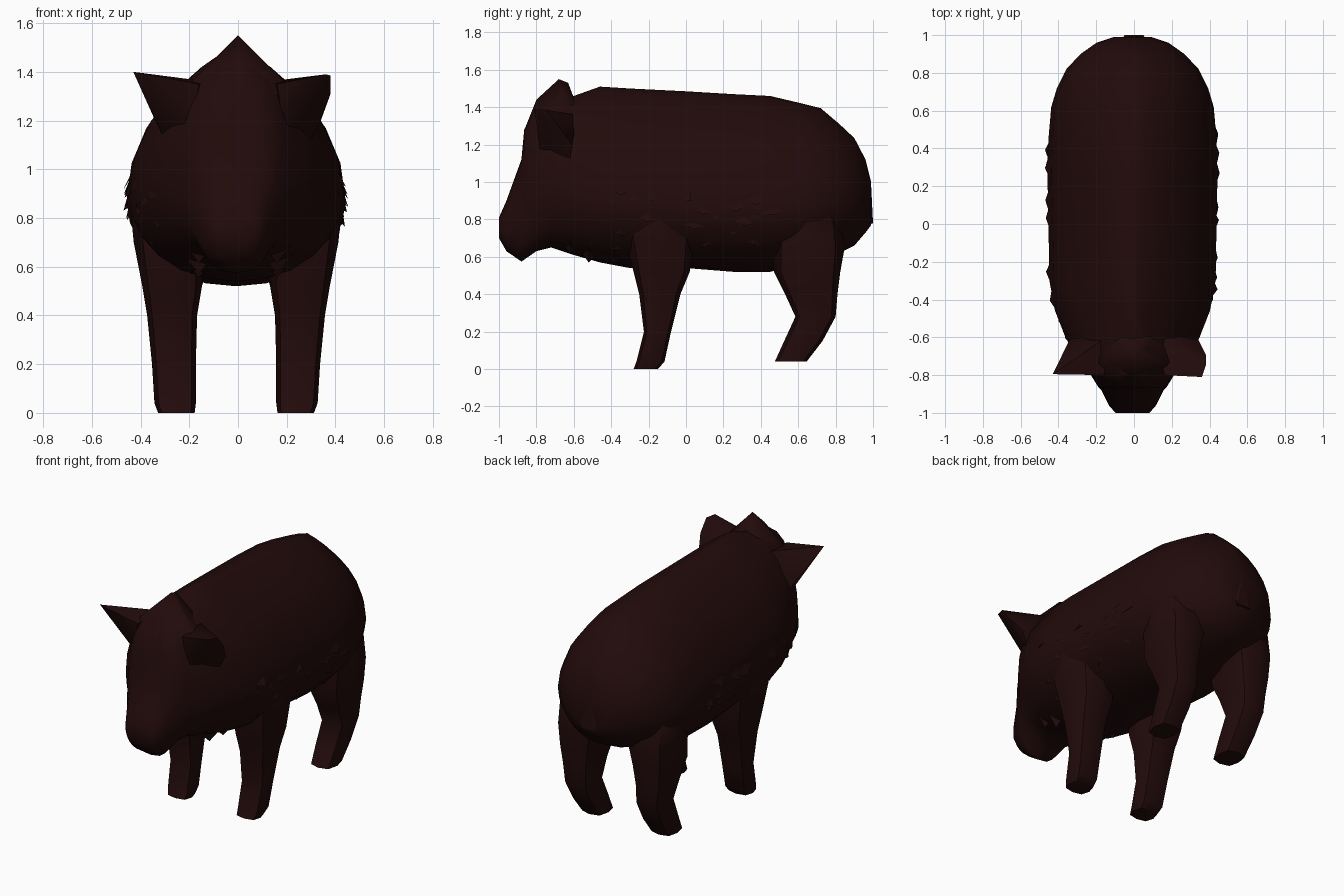
import bpy, bmesh, math, random

if "Cube" in bpy.data.objects:
    bpy.data.objects.remove(bpy.data.objects["Cube"])

random.seed(4)
brown = bpy.data.materials.new("dark brown hide")
brown.diffuse_color = (0.016, 0.0032, 0.0032, 1)
brown.use_nodes = True
brown.node_tree.nodes["Principled BSDF"].inputs["Base Color"].default_value = brown.diffuse_color
SHIFT = -0.008   # the body sits slightly to the left


def finish(bm, name, angle=40):
    bmesh.ops.recalc_face_normals(bm, faces=bm.faces)
    me = bpy.data.meshes.new(name)
    bm.to_mesh(me)
    bm.free()
    ob = bpy.data.objects.new(name, me)
    bpy.context.collection.objects.link(ob)
    me.materials.append(brown)
    bpy.ops.object.select_all(action='DESELECT')
    ob.select_set(True)
    bpy.context.view_layer.objects.active = ob
    bpy.ops.object.shade_smooth_by_angle(angle=math.radians(angle))
    return ob


def loft(rings, name):
    bm = bmesh.new()
    vs = [[bm.verts.new((p[0] + SHIFT, p[1], p[2])) for p in r] for r in rings]
    n = len(vs[0])
    for a, b in zip(vs, vs[1:]):
        for i in range(n):
            j = (i + 1) % n
            bm.faces.new((a[i], a[j], b[j], b[i]))
    bm.faces.new(vs[0])
    bm.faces.new(vs[-1])
    return finish(bm, name, 50)


def hull(groups, name, angle=60):
    bm = bmesh.new()
    for pts in groups:
        vs = [bm.verts.new(p) for p in pts]
        res = bmesh.ops.convex_hull(bm, input=vs)
        loose = [g for g in set(res["geom_interior"]) if isinstance(g, bmesh.types.BMVert)]
        bmesh.ops.delete(bm, geom=loose, context='VERTS')
    return finish(bm, name, angle)


def sgn_pow(v, e):
    return math.copysign(abs(v) ** e, v)


# Body and head: sections of (y, bottom, widest height, top, half width)
SECTIONS = [
    (-1.00, 0.70, 0.75, 0.81, 0.09), (-0.96, 0.63, 0.76, 0.90, 0.125),
    (-0.88, 0.575, 0.85, 1.12, 0.165), (-0.865, 0.585, 0.88, 1.28, 0.18),
    (-0.80, 0.63, 0.95, 1.42, 0.22), (-0.72, 0.65, 0.97, 1.44, 0.29),
    (-0.60, 0.61, 0.95, 1.46, 0.355), (-0.46, 0.57, 0.92, 1.51, 0.41),
    (-0.30, 0.54, 0.90, 1.50, 0.44), (0.00, 0.54, 0.88, 1.485, 0.445),
    (0.25, 0.52, 0.87, 1.47, 0.45), (0.45, 0.52, 0.87, 1.46, 0.445),
    (0.62, 0.56, 0.87, 1.42, 0.43), (0.72, 0.59, 0.88, 1.395, 0.40),
    (0.82, 0.62, 0.90, 1.31, 0.35), (0.90, 0.66, 0.92, 1.235, 0.275),
    (0.96, 0.73, 0.92, 1.12, 0.19), (0.99, 0.77, 0.88, 1.00, 0.10),
]
N = 24


def section(y, lo, mid, hi, w):
    # boxy at the head, peaked toward the spine behind it
    t = min(1, max(0, (y + 0.8) / 0.34))
    up, down = 0.75 + 0.95 * t, 0.7 + 0.25 * t
    up -= 0.3 * min(1, max(0, (y + 0.46) / 0.7))
    ring = []
    for i in range(N):
        a = 2 * math.pi * i / N
        c, s = math.cos(a), math.sin(a)
        if s >= 0:
            ring.append((w * sgn_pow(c, up), y, mid + (hi - mid) * s))
        else:
            ring.append((w * sgn_pow(c, down), y, mid + (mid - lo) * s))
    return ring


loft([section(*s) for s in SECTIONS], "body")

# Legs: rings of (z, y back, y front, x inner, x outer)
FRONT = [(0.0, -0.28, -0.15, 0.17, 0.32), (0.04, -0.265, -0.115, 0.165, 0.335),
         (0.2, -0.225, -0.08, 0.165, 0.345), (0.4, -0.25, -0.03, 0.16, 0.365),
         (0.52, -0.28, 0.02, 0.14, 0.385), (0.7, -0.33, 0.05, 0.13, 0.42),
         (0.85, -0.31, 0.03, 0.13, 0.435), (1.0, -0.25, -0.05, 0.15, 0.39)]
REAR = [(0.04, 0.475, 0.645, 0.17, 0.325), (0.15, 0.525, 0.73, 0.165, 0.335),
        (0.28, 0.585, 0.80, 0.165, 0.345), (0.4, 0.53, 0.81, 0.16, 0.36),
        (0.52, 0.47, 0.825, 0.14, 0.38), (0.66, 0.46, 0.85, 0.10, 0.40),
        (0.82, 0.46, 0.82, 0.08, 0.405), (1.0, 0.50, 0.70, 0.1, 0.36)]


def leg(rows, side, name):
    rings = []
    for z, y0, y1, x0, x1 in rows:
        cx, cy, rx, ry = (x0 + x1) / 2, (y0 + y1) / 2, (x1 - x0) / 2, (y1 - y0) / 2
        e = 0.65 if z < 0.6 else 0.85
        rings.append([(side * (cx + rx * sgn_pow(math.cos(a), e)),
                       cy + ry * sgn_pow(math.sin(a), e), z)
                      for a in (2 * math.pi * i / 8 for i in range(8))])
    loft(rings, name)


for side, label in ((1, "right"), (-1, "left")):
    leg(FRONT, side, "front_leg_" + label)
    leg(REAR, side, "rear_leg_" + label)

# Ears: the left one is pointed, the right one blunt
ear_root = [(0.16, -0.80, 1.35), (0.19, -0.66, 1.34), (0.34, -0.61, 1.20),
            (0.19, -0.78, 1.16), (0.30, -0.62, 1.12), (0.12, -0.58, 1.36)]
hull([[(-x, y, z) for x, y, z in ear_root] + [(-0.43, -0.795, 1.40)]], "ear_left")
hull([ear_root + [(0.36, -0.81, 1.39), (0.38, -0.75, 1.385), (0.38, -0.69, 1.31)]],
     "ear_right")

# Crest between the ears
crest = [(0, -0.68, 1.55), (0, -0.63, 1.53), (0, -0.60, 1.45), (0, -0.80, 1.44),
         (0, -0.86, 1.29)]
for x, y, z in ((0.06, -0.66, 1.48), (0.11, -0.70, 1.43), (0.21, -0.74, 1.34),
                (0.12, -0.58, 1.38), (0.12, -0.83, 1.28)):
    crest += [(x, y, z), (-x, y, z)]
hull([crest], "crest")


# Ragged fur tufts along the flanks, following the body surface
def half_width(y, z):
    for a, b in zip(SECTIONS, SECTIONS[1:]):
        if a[0] <= y <= b[0]:
            t = (y - a[0]) / (b[0] - a[0])
            lo, mid, hi, w = (p + (q - p) * t for p, q in zip(a[1:], b[1:]))
            k = (z - mid) / ((hi - mid) if z > mid else (mid - lo))
            return w * math.sqrt(max(0.02, 1 - k * k)) ** (1.4 if z > mid else 1)
    return 0.1


tufts = []
for side in (1, -1):
    for i in range(40):
        y, z = random.uniform(-0.62, 0.5), random.uniform(0.64, 0.96)
        size = random.uniform(0.07, 0.13)

        def on_flank(dy, dz, out):
            return (side * (half_width(y + dy, z + dz) + out) + SHIFT, y + dy, z + dz)

        tufts.append([on_flank(-size, size * random.uniform(-0.3, 0.4), -0.02),
                      on_flank(size, size * random.uniform(-0.3, 0.4), -0.02),
                      on_flank(size * 0.2, size * 0.8, -0.02),
                      on_flank(random.uniform(-0.03, 0.03), -size * 0.4,
                               random.uniform(0.0, 0.02))])
hull(tufts, "flank_fur", 25)

# Chin and rump tufts
small = []
for side in (1, -1):
    for y, z in ((-0.52, 0.57), (-0.62, 0.615), (-0.38, 0.555)):
        small.append([(side * 0.10, y - 0.06, z + 0.08), (side * 0.24, y, z + 0.1),
                      (side * 0.14, y + 0.07, z + 0.07), (side * 0.16, y, z)])
small.append([(-0.08, 0.95, 0.95), (0.08, 0.95, 0.95), (-0.05, 1.0, 0.78),
              (0.05, 1.0, 0.78), (0, 0.9, 0.74), (0, 0.99, 0.98)])
hull(small, "chin_and_rump_fur", 25)
